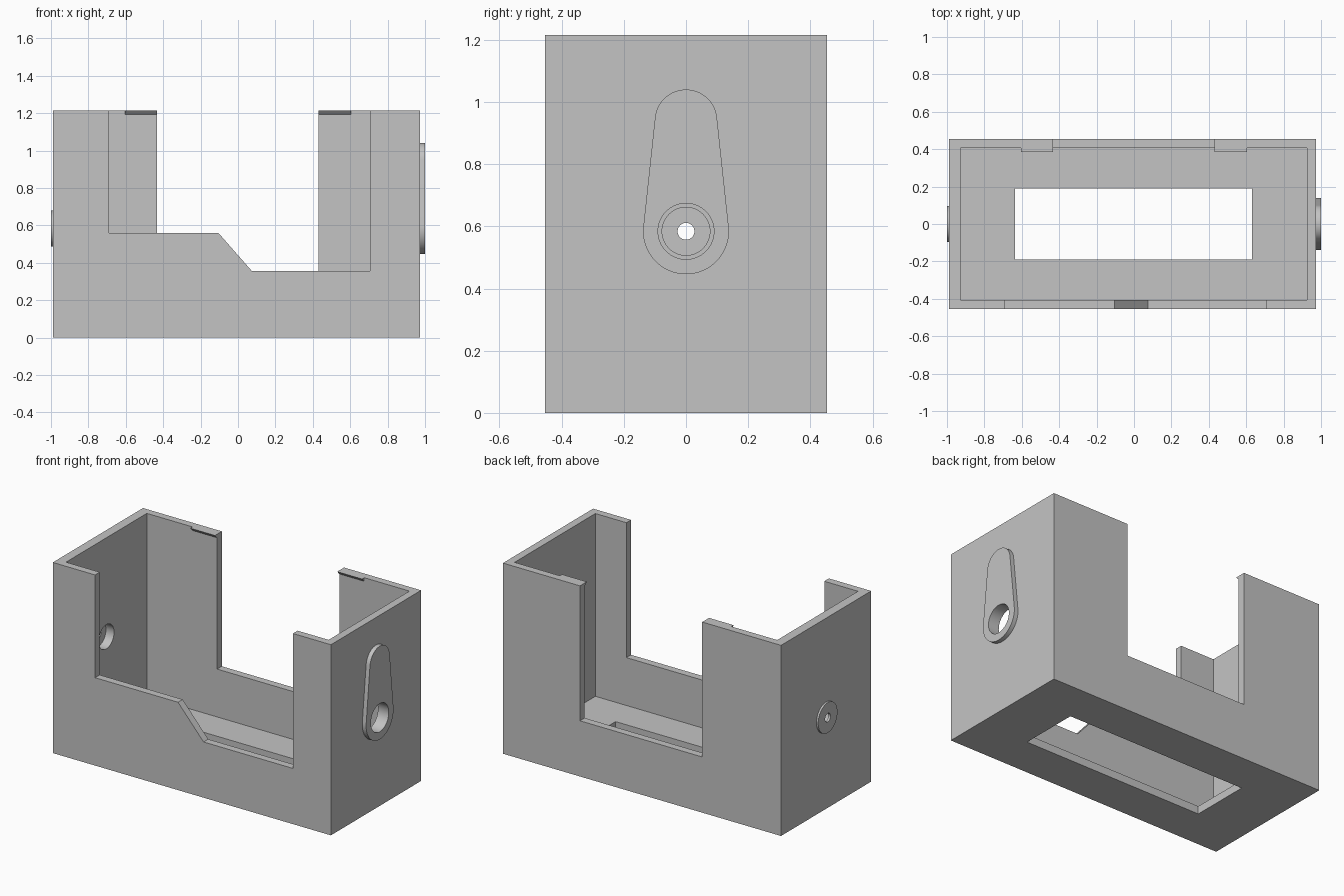
import bpy
import bmesh
from math import sin, cos, pi, radians, asin
from mathutils import Vector

cube = bpy.data.objects.get("Cube")
if cube:
    bpy.data.objects.remove(cube, do_unlink=True)

grey = bpy.data.materials.new("plain grey")
grey.use_nodes = True
grey.diffuse_color = (0.55, 0.55, 0.55, 1)
grey.node_tree.nodes["Principled BSDF"].inputs["Base Color"].default_value = grey.diffuse_color


def prism(name, outline, axis, lo, hi):
    """Extrude a 2D outline along x (points are y, z), y (x, z) or z (x, y)."""
    place = {"x": lambda a, b: (lo, a, b),
             "y": lambda a, b: (a, lo, b),
             "z": lambda a, b: (a, b, lo)}[axis]
    step = Vector([hi - lo if axis == c else 0 for c in "xyz"])
    bm = bmesh.new()
    face = bm.faces.new([bm.verts.new(place(a, b)) for a, b in outline])
    out = bmesh.ops.extrude_face_region(bm, geom=[face])
    bmesh.ops.translate(bm, vec=step, verts=[v for v in out["geom"] if isinstance(v, bmesh.types.BMVert)])
    bmesh.ops.recalc_face_normals(bm, faces=bm.faces)
    mesh = bpy.data.meshes.new(name)
    bm.to_mesh(mesh)
    bm.free()
    mesh.materials.append(grey)
    obj = bpy.data.objects.new(name, mesh)
    bpy.context.collection.objects.link(obj)
    return obj


def rect(a0, a1, b0, b1):
    return [(a0, b0), (a1, b0), (a1, b1), (a0, b1)]


def arc(r, centre_z, start, end, n):
    return [(r * cos(start + (end - start) * i / n), centre_z + r * sin(start + (end - start) * i / n))
            for i in range(n + 1)]


def circle(r, centre_z):
    return arc(r, centre_z, 0, 2 * pi, 64)[:-1]


def combine(target, tool, operation):
    """Apply a boolean and remove the tool."""
    mod = target.modifiers.new(operation.lower(), "BOOLEAN")
    mod.operation = operation
    mod.solver = "EXACT"
    mod.object = tool
    bpy.context.view_layer.objects.active = target
    bpy.ops.object.modifier_apply(modifier=mod.name)
    bpy.data.objects.remove(tool, do_unlink=True)


LEFT, RIGHT, HALF_Y, TOP = -0.988, 0.973, 0.454, 1.215
INNER_Y, FLOOR, PIVOT = 0.407, 0.05, 0.584

# Open-topped case
case = prism("open_case", rect(LEFT, RIGHT, -HALF_Y, HALF_Y), "z", 0, TOP)
combine(case, prism("cavity", rect(-0.928, 0.924, -INNER_Y, INNER_Y), "z", FLOOR, 1.5), "DIFFERENCE")

# Small wedge catches along the top of the back wall
wedge = [(0.385, TOP), (INNER_Y, 1.192), (0.43, 1.192), (0.43, TOP)]
for side in (-1, 1):
    lo, hi = sorted((side * 0.35, side * 0.605))
    combine(case, prism("catch", wedge, "x", lo, hi), "UNION")

# Teardrop plate on one end and round boss on the other
tip_z, tip_r, base_r = 0.94, 0.1, 0.138
tilt = asin((base_r - tip_r) / (tip_z - PIVOT))
teardrop = (arc(tip_r, tip_z, tilt, pi - tilt, 32)
            + arc(base_r, PIVOT, pi - tilt, 2 * pi + tilt, 48))
combine(case, prism("teardrop_plate", teardrop, "x", 0.95, 1.0), "UNION")
combine(case, prism("round_boss", circle(0.097, PIVOT), "x", -1.0, -0.96), "UNION")

# Stepped front opening, back opening and floor window
front = [(-0.69, 1.5), (-0.69, 0.56), (-0.105, 0.56), (0.075, 0.355), (0.705, 0.355), (0.705, 1.5)]
cutters = [
    prism("front_opening", front, "y", -0.6, -0.3),
    prism("back_opening", rect(-0.432, 0.43, 0.355, 1.5), "y", 0.3, 0.6),
    prism("floor_window", rect(-0.635, 0.63, -0.191, 0.191), "z", -0.1, 0.2),
    # Pivot bore, blind recess and pin hole
    prism("pivot_bore", circle(0.09, PIVOT), "x", 0.85, 1.1),
    prism("blind_recess", circle(0.077, PIVOT), "x", -0.985, -0.85),
    prism("pin_hole", circle(0.027, PIVOT), "x", -1.1, -0.85),
]
for cutter in cutters:
    combine(case, cutter, "DIFFERENCE")

# Smooth round walls, keep edges sharp
bpy.ops.object.select_all(action="DESELECT")
case.select_set(True)
bpy.context.view_layer.objects.active = case
bpy.ops.object.shade_smooth_by_angle(angle=radians(25))
